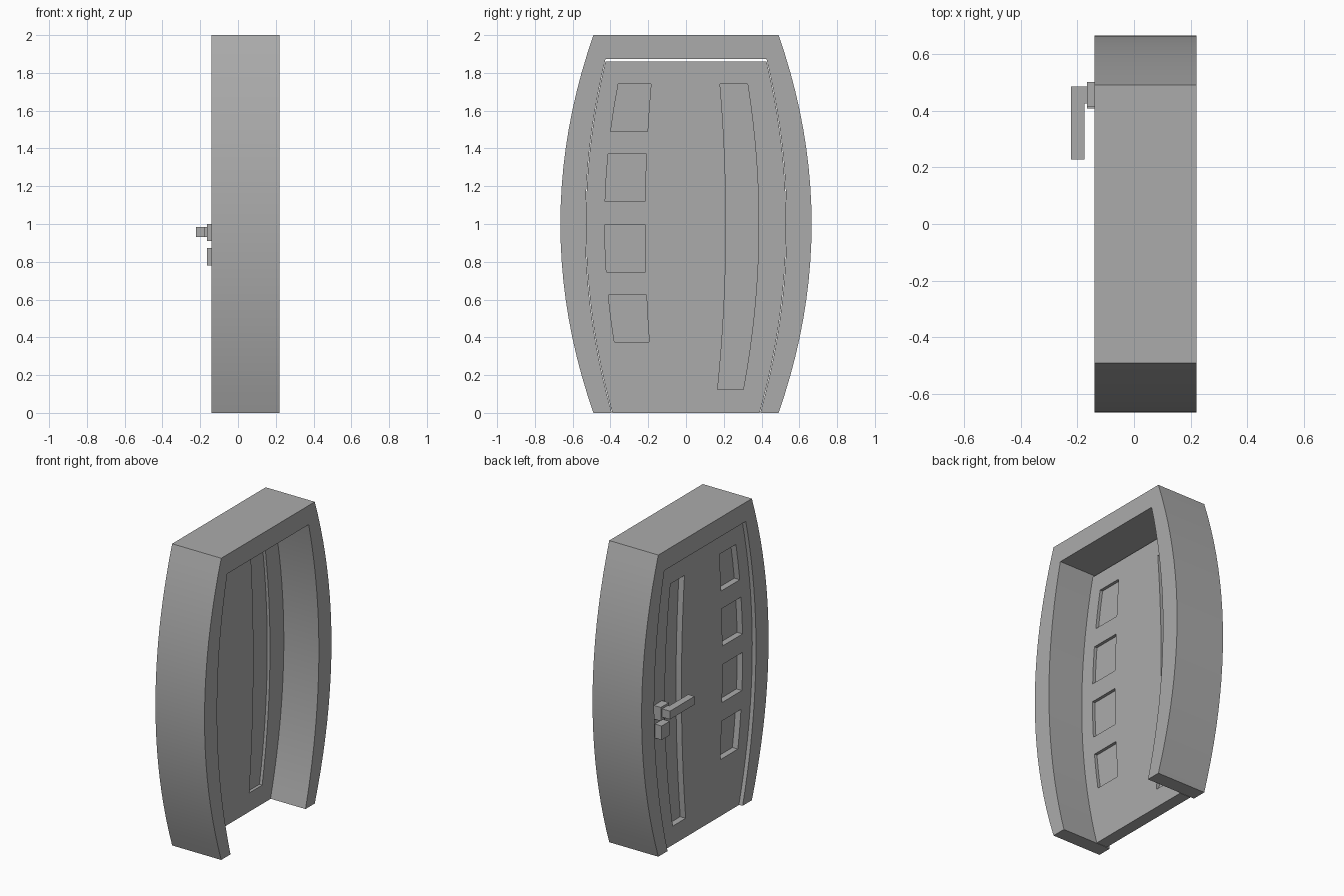
import bpy, bmesh

if "Cube" in bpy.data.objects:
    bpy.data.objects.remove(bpy.data.objects["Cube"])

gray = bpy.data.materials.new("gray")
gray.diffuse_color = (0.41, 0.41, 0.41, 1)
gray.use_nodes = True
gray.node_tree.nodes["Principled BSDF"].inputs["Base Color"].default_value = gray.diffuse_color


def curve(mid, sag, z0, z1, n):
    """Points (y, z) on a side that bulges to y = mid at z = 1."""
    zs = [z0 + (z1 - z0) * i / n for i in range(n + 1)]
    return [(mid - sag * (z - 1) ** 2, z) for z in zs]


def prism(name, outline, x0, x1):
    """Extrude a (y, z) outline along x."""
    bm = bmesh.new()
    face = bm.faces.new([bm.verts.new((x0, y, z)) for y, z in outline])
    ext = bmesh.ops.extrude_face_region(bm, geom=[face])
    verts = [g for g in ext["geom"] if isinstance(g, bmesh.types.BMVert)]
    bmesh.ops.translate(bm, verts=verts, vec=(x1 - x0, 0, 0))
    bmesh.ops.recalc_face_normals(bm, faces=bm.faces)
    me = bpy.data.meshes.new(name)
    bm.to_mesh(me)
    bm.free()
    ob = bpy.data.objects.new(name, me)
    bpy.context.collection.objects.link(ob)
    me.materials.append(gray)
    return ob


def box(name, x0, x1, y0, y1, z0, z1):
    return prism(name, [(y0, z0), (y1, z0), (y1, z1), (y0, z1)], x0, x1)


def select(ob):
    bpy.ops.object.select_all(action='DESELECT')
    ob.select_set(True)
    bpy.context.view_layer.objects.active = ob


def mirrored(side):
    return [(-y, z) for y, z in reversed(side)]


# Barrel-shaped frame, open at the floor
outer = curve(0.665, 0.175, 0, 2, 20)
inner = curve(0.533, 0.14, 0, 1.873, 20)
frame = prism("door_frame", outer + mirrored(outer) + mirrored(inner)[::-1] + inner[::-1],
              -0.14, 0.22)

# Door leaf with a small clearance
leaf = curve(0.530, 0.14, 0, 1.86, 20)
door = prism("door_leaf", leaf + mirrored(leaf), -0.115, -0.035)

# Recesses on both faces: four panels and one tall strip
recesses = [(-0.43, -0.13, -0.218, -0.06, z, z + 0.25, 2)
            for z in (0.375, 0.747, 1.12, 1.49)]
recesses.append((0.385, 0.107, 0.212, 0.058, 0.125, 1.74, 16))
for m0, s0, m1, s1, z0, z1, n in recesses:
    shape = curve(m0, s0, z0, z1, n) + curve(m1, s1, z0, z1, n)[::-1]
    for x0, x1 in ((-0.2, -0.075), (-0.055, 0.05)):
        cutter = prism("recess_cutter", shape, x0, x1)
        cutter.hide_render = True
        mod = door.modifiers.new("recess", 'BOOLEAN')
        mod.operation = 'DIFFERENCE'
        mod.solver = 'EXACT'
        mod.object = cutter
        select(door)
        bpy.ops.object.modifier_apply(modifier=mod.name)
        bpy.data.objects.remove(cutter)

for ob in (frame, door):
    select(ob)
    bpy.ops.object.shade_smooth_by_angle(angle=0.5)

# Lever handle and lock plate
box("handle_plate", -0.165, -0.11, 0.415, 0.50, 0.91, 1.0)
box("handle_stem", -0.18, -0.16, 0.425, 0.485, 0.93, 0.985)
box("handle_lever", -0.222, -0.175, 0.227, 0.485, 0.93, 0.985)
box("lock_plate", -0.165, -0.11, 0.407, 0.49, 0.78, 0.873)
